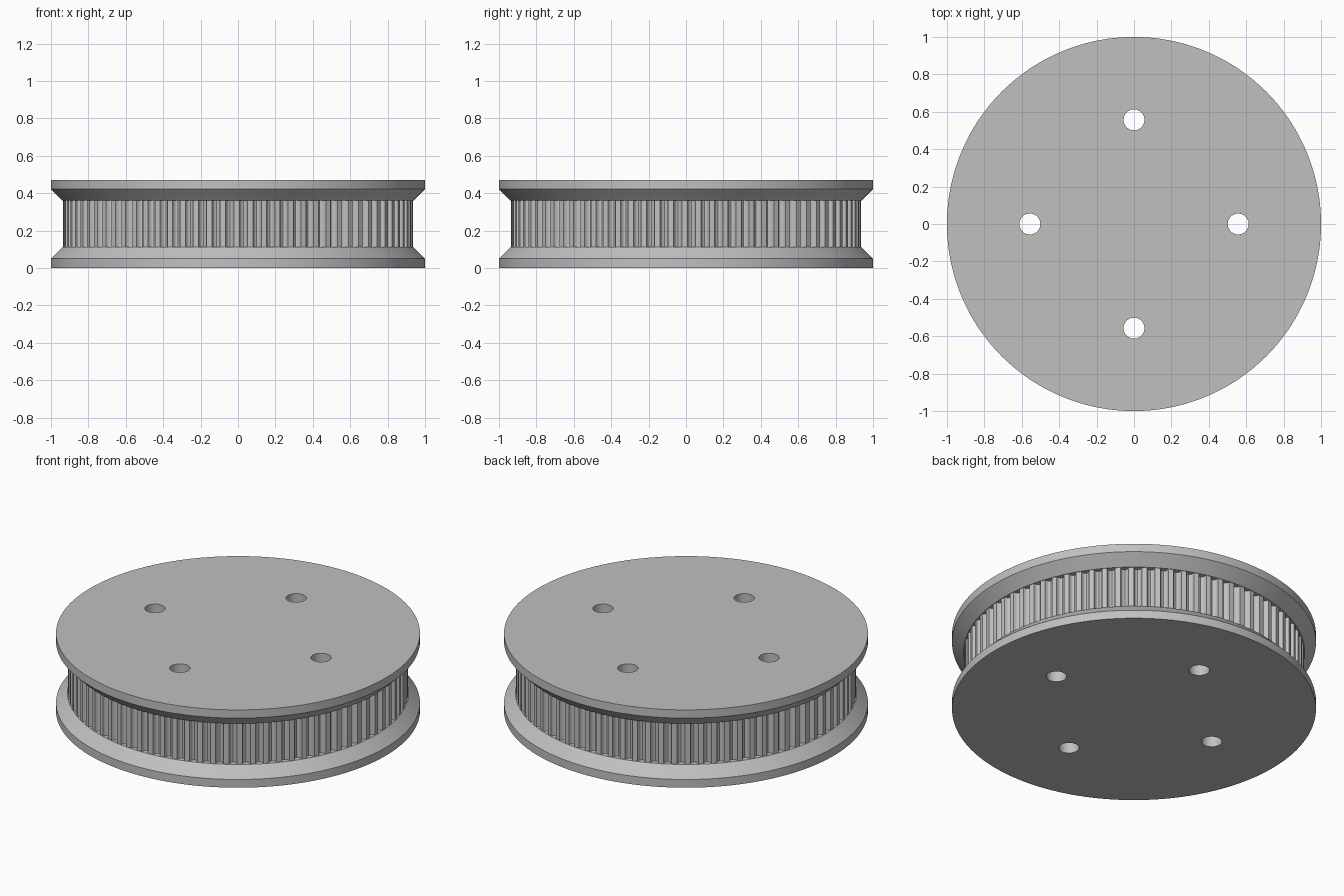
import bpy, bmesh, math

cube = bpy.data.objects.get("Cube")
if cube:
    bpy.data.objects.remove(cube, do_unlink=True)

TEETH = 80
TOOTH_RADIUS = 0.935
# One belt groove: (fraction of tooth pitch, depth), rounded at the bottom
GROOVE = [(0.0, 0), (0.2, 0), (0.23, 0.008), (0.28, 0.018), (0.37, 0.025),
          (0.5, 0.028), (0.63, 0.025), (0.72, 0.018), (0.77, 0.008), (0.8, 0)]

grey = bpy.data.materials.new("plain_grey")
grey.use_nodes = True
colour = (0.53, 0.53, 0.53, 1)
grey.diffuse_color = colour
grey.node_tree.nodes["Principled BSDF"].inputs["Base Color"].default_value = colour


def add_ring(bm, radius, z, toothed):
    """Add one horizontal loop of vertices, plain or with grooves."""
    ring = []
    for tooth in range(TEETH):
        for part, depth in GROOVE:
            angle = math.tau * (tooth + part - 0.1) / TEETH
            r = radius - depth if toothed else radius
            ring.append(bm.verts.new((r * math.cos(angle), r * math.sin(angle), z)))
    return ring


# Pulley: bottom flange, toothed belt track, top flange
bm = bmesh.new()
levels = [(1, 0, False), (1, 0.05, False), (0.938, 0.112, False),
          (TOOTH_RADIUS, 0.112, True), (TOOTH_RADIUS, 0.36, True),
          (0.938, 0.36, False), (1, 0.422, False), (1, 0.472, False)]
rings = [add_ring(bm, *level) for level in levels]
for low, high in zip(rings, rings[1:]):
    for i in range(len(low)):
        j = (i + 1) % len(low)
        bm.faces.new((low[i], low[j], high[j], high[i]))
bm.faces.new(rings[0][::-1])
bm.faces.new(rings[-1])
mesh = bpy.data.meshes.new("pulley_body")
bm.to_mesh(mesh)
bm.free()
mesh.materials.append(grey)
pulley = bpy.data.objects.new("pulley_body", mesh)
bpy.context.collection.objects.link(pulley)

# Four bolt holes cut right through
bm = bmesh.new()
for i in range(4):
    made = bmesh.ops.create_cone(bm, cap_ends=True, segments=48,
                                 radius1=0.056, radius2=0.056, depth=1)
    angle = i * math.pi / 2
    bmesh.ops.translate(bm, verts=made["verts"],
                        vec=(0.557 * math.cos(angle), 0.557 * math.sin(angle), 0.236))
mesh = bpy.data.meshes.new("bolt_hole_cutter")
bm.to_mesh(mesh)
bm.free()
mesh.materials.append(grey)
cutter = bpy.data.objects.new("bolt_hole_cutter", mesh)
bpy.context.collection.objects.link(cutter)

bpy.context.view_layer.objects.active = pulley
pulley.select_set(True)
cut = pulley.modifiers.new("bolt_holes", "BOOLEAN")
cut.operation = "DIFFERENCE"
cut.solver = "EXACT"
cut.object = cutter
bpy.ops.object.modifier_apply(modifier=cut.name)
bpy.data.objects.remove(cutter, do_unlink=True)

# Smooth round walls, crisp edges
bpy.ops.object.select_all(action="DESELECT")
pulley.select_set(True)
bpy.ops.object.shade_smooth_by_angle(angle=math.radians(30))
